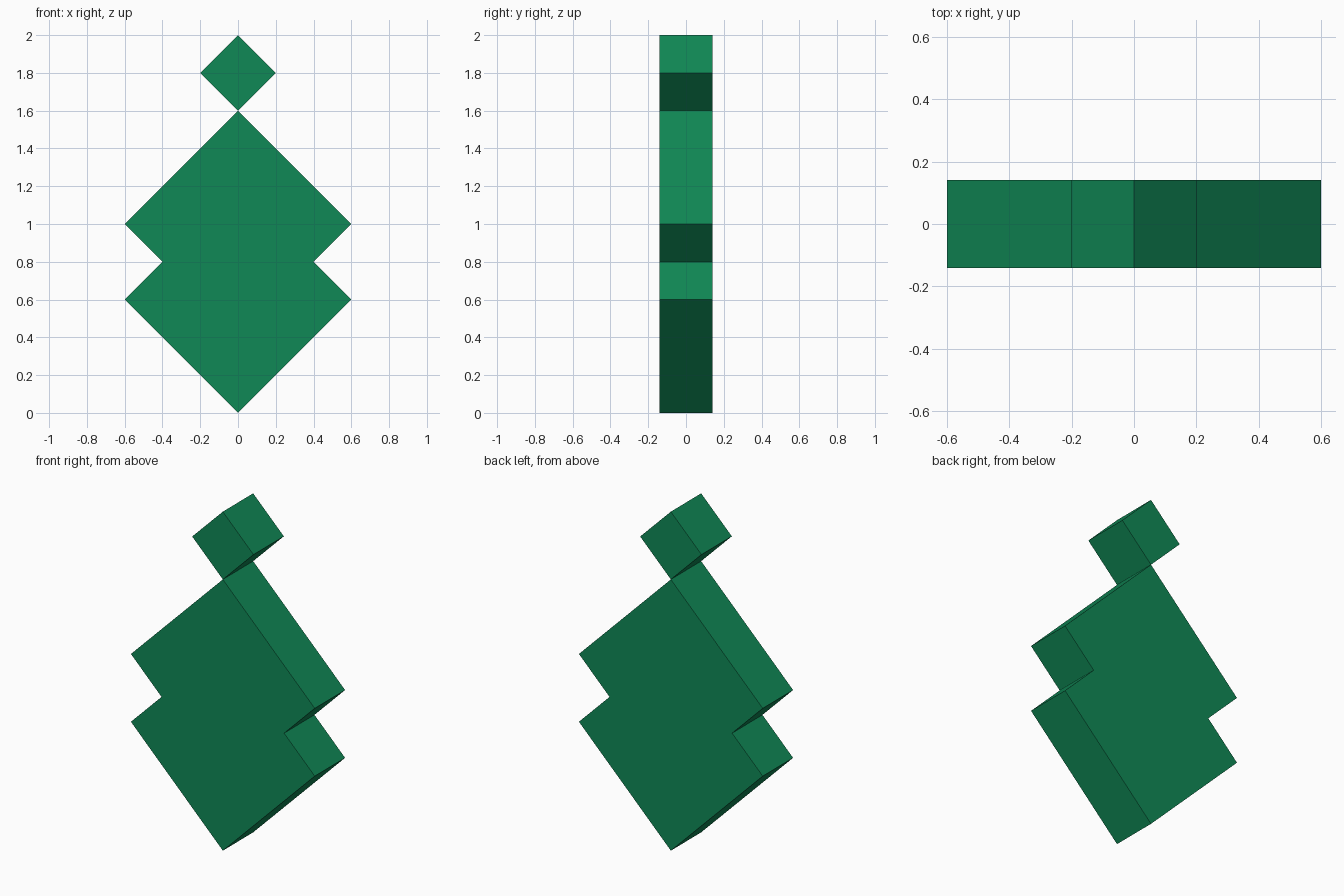
import bpy
import bmesh

if "Cube" in bpy.data.objects:
    bpy.data.objects.remove(bpy.data.objects["Cube"])

HALF_DEPTH = 0.1414

green = bpy.data.materials.new("emerald green")
green.diffuse_color = (0.005, 0.25, 0.093, 1)
green.use_nodes = True
green.node_tree.nodes["Principled BSDF"].inputs["Base Color"].default_value = green.diffuse_color


def slab(name, right_side):
    """Mirror a bottom-to-top right-hand profile in x and extrude it through y."""
    left_side = [(-x, z) for x, z in reversed(right_side) if x > 0]
    bm = bmesh.new()
    verts = [bm.verts.new((x, -HALF_DEPTH, z)) for x, z in right_side + left_side]
    face = bm.faces.new(verts)
    ext = bmesh.ops.extrude_face_region(bm, geom=[face], use_keep_orig=True)
    moved = [g for g in ext["geom"] if isinstance(g, bmesh.types.BMVert)]
    bmesh.ops.translate(bm, verts=moved, vec=(0, 2 * HALF_DEPTH, 0))
    bmesh.ops.recalc_face_normals(bm, faces=bm.faces)
    mesh = bpy.data.meshes.new(name)
    bm.to_mesh(mesh)
    bm.free()
    mesh.materials.append(green)
    obj = bpy.data.objects.new(name, mesh)
    bpy.context.collection.objects.link(obj)
    return obj


# Large notched gem body
slab("notched_body", [(0, 0), (0.6, 0.6), (0.4, 0.8), (0.6, 1.0), (0, 1.6)])

# Small diamond balanced on the tip
slab("top_diamond", [(0, 1.6), (0.2, 1.8), (0, 2.0)])
